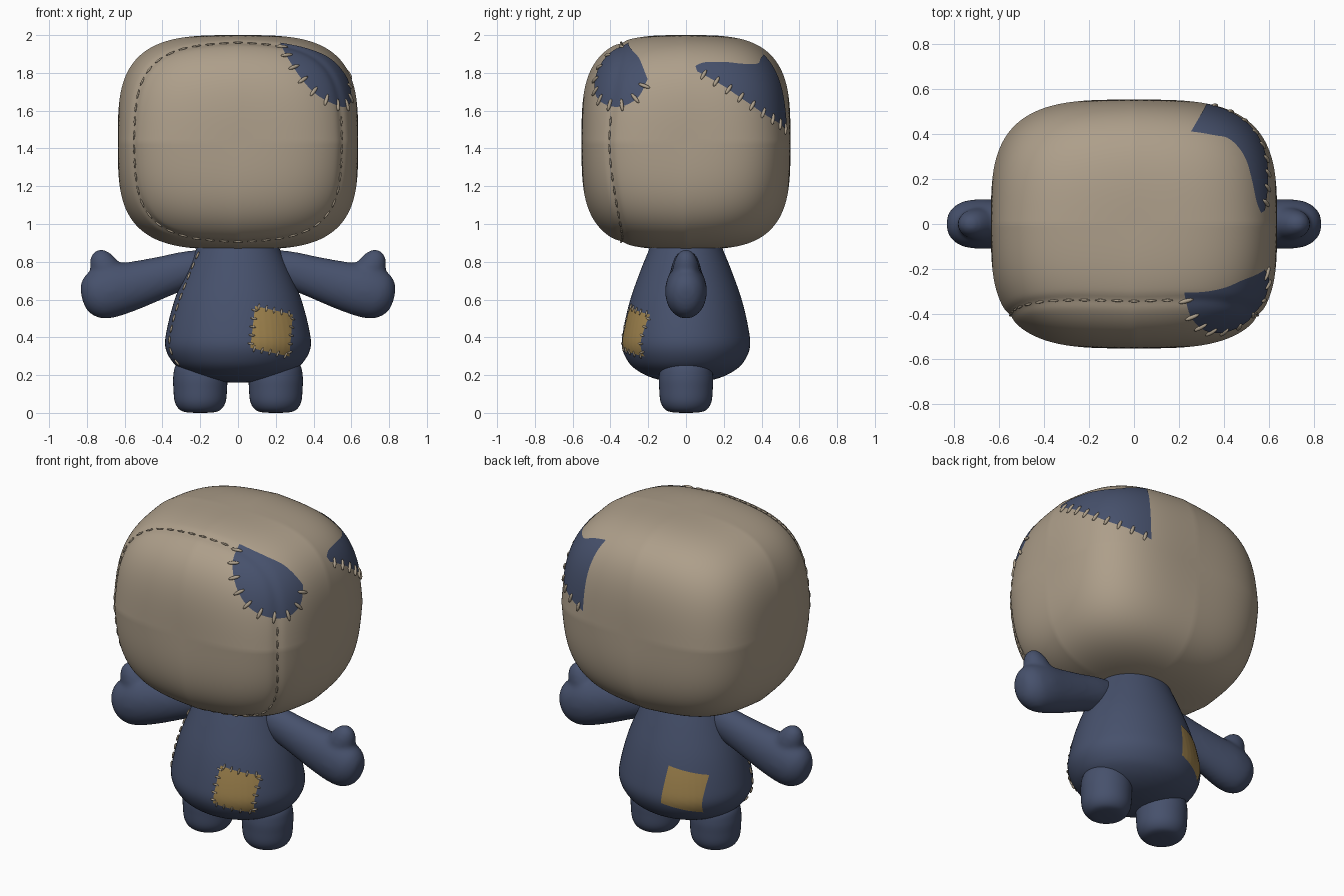
import bpy, bmesh, math
from mathutils import Vector, Matrix
from mathutils.bvhtree import BVHTree

if "Cube" in bpy.data.objects:
    bpy.data.objects.remove(bpy.data.objects["Cube"])


def material(name, rgb):
    m = bpy.data.materials.new(name)
    m.use_nodes = True
    m.diffuse_color = (*rgb, 1)
    m.node_tree.nodes["Principled BSDF"].inputs["Base Color"].default_value = (*rgb, 1)
    return m


BEIGE = material("beige cloth", (0.42, 0.345, 0.255))
NAVY = material("navy cloth", (0.062, 0.082, 0.15))
GOLD = material("gold cloth", (0.36, 0.235, 0.078))
THREAD = material("thread", (0.42, 0.35, 0.26))


def finish(bm, name, mat, recalc=True):
    if recalc:
        bmesh.ops.recalc_face_normals(bm, faces=bm.faces)
    mesh = bpy.data.meshes.new(name)
    bm.to_mesh(mesh)
    mesh.materials.append(mat)
    for p in mesh.polygons:
        p.use_smooth = True
    obj = bpy.data.objects.new(name, mesh)
    bpy.context.collection.objects.link(obj)
    return obj


def smooth_path(pts, steps=5):
    """Catmull-Rom curve through points."""
    pts = [Vector(p) for p in pts]
    out = []
    for i in range(len(pts) - 1):
        a, b, c, d = pts[max(i - 1, 0)], pts[i], pts[i + 1], pts[min(i + 2, len(pts) - 1)]
        for k in range(steps):
            t = k / steps
            out.append(b + 0.5 * t * ((c - a) + t * ((2 * a - 5 * b + 4 * c - d)
                       + t * (3 * b - a - 3 * c + d))))
    return out + [pts[-1]]


def resample(pts, n):
    """n + 1 evenly spaced points along a polyline."""
    pts = [Vector(p) for p in pts]
    lens = [(b - a).length for a, b in zip(pts, pts[1:])]
    out = []
    for k in range(n + 1):
        d, i = sum(lens) * k / n, 0
        while i < len(lens) - 1 and d > lens[i]:
            d -= lens[i]
            i += 1
        out.append(pts[i].lerp(pts[i + 1], min(d / lens[i], 1)))
    return out


def loft(bm, sections, depth, sides=40):
    """Rounded tube through (x, z, radius) sections; depth scales it in y."""
    path = smooth_path(sections)
    rings = []
    for i, (x, z, r) in enumerate(path):
        before, after = path[max(i - 1, 0)], path[min(i + 1, len(path) - 1)]
        t = Vector((after.x - before.x, after.y - before.y)).normalized()
        r = max(r, 0.0005)
        rings.append([bm.verts.new((x + t.y * r * math.cos(a), r * depth * math.sin(a),
                                    z - t.x * r * math.cos(a)))
                      for a in (2 * math.pi * k / sides for k in range(sides))])
    for lo, hi in zip(rings, rings[1:]):
        for k in range(sides):
            j = (k + 1) % sides
            bm.faces.new((lo[k], lo[j], hi[j], hi[k]))
    bm.faces.new(rings[0])
    bm.faces.new(rings[-1])


def mirror(obj):
    obj.modifiers.new("Mirror", "MIRROR").use_axis = (True, False, False)


# Head: puffy rounded box with soft corners and a shallow groove along the front seam
A, B, C, N = 0.636, 0.553, 0.567, 3.35
CENTRE = Vector((0, 0, 2 - C))


def seam_y(height):
    return -0.41 + 0.075 * abs(height) ** 2


bm = bmesh.new()
bmesh.ops.create_cube(bm, size=2)
bmesh.ops.subdivide_edges(bm, edges=bm.edges, cuts=63, use_grid_fill=True)
for v in bm.verts:
    u = v.co / sum(abs(c) ** N for c in v.co) ** (1 / N)
    gap = (u.y * B - seam_y(u.z)) / 0.022
    dent = 1 - 0.01 * math.exp(-gap * gap) - 0.1 * abs(u.x * u.y * u.z)
    v.co = CENTRE + Vector((u.x * A, u.y * B, u.z * C)) * dent
bmesh.ops.recalc_face_normals(bm, faces=bm.faces)
head_tree = BVHTree.FromBMesh(bm)
finish(bm, "head", BEIGE)

# Body: pear shape
bm = bmesh.new()
profile = [(.16, 0), (.165, .1), (.185, .2), (.22, .285), (.27, .347), (.35, .385), (.45, .375),
           (.6, .335), (.75, .275), (.88, .215), (.98, .17), (1.0, 0)]
loft(bm, [(0, z, r) for z, r in profile], 0.88, 64)
bmesh.ops.recalc_face_normals(bm, faces=bm.faces)
body_tree = BVHTree.FromBMesh(bm)
finish(bm, "body", NAVY)

# Legs: stubby rounded posts
bm = bmesh.new()
leg = [(0, 0), (.003, .07), (.018, .11), (.06, .135), (.13, .142), (.19, .143), (.25, .13), (.3, .08), (.31, 0)]
loft(bm, [(0.2, z, r) for z, r in leg], 1.0)
mirror(finish(bm, "legs", NAVY))

# Arms: mitten and thumb blended together
bm = bmesh.new()
loft(bm, [(.12, .79, 0), (.14, .785, .07), (.25, .765, .095), (.4, .72, .11), (.55, .675, .128),
          (.66, .648, .14), (.74, .625, .133), (.785, .61, .108), (.815, .6, .065), (.825, .597, 0)], 0.79)
loft(bm, [(.66, .64, 0), (.665, .66, .08), (.69, .74, .08), (.715, .79, .073), (.73, .83, .056),
          (.738, .857, .03), (.741, .865, 0)], 0.9)
arms = finish(bm, "arms", NAVY)
rm = arms.modifiers.new("Blend", "REMESH")
rm.mode, rm.voxel_size, rm.use_smooth_shade = "VOXEL", 0.011, True
sm = arms.modifiers.new("Soften", "SMOOTH")
sm.factor, sm.iterations = 0.5, 18
mirror(arms)


# Snapping points onto the cloth surfaces
def on_head(p):
    return head_tree.ray_cast(CENTRE, (p - CENTRE).normalized())[:2]


def on_body(p):
    return body_tree.ray_cast(Vector((p.x, 0, p.z)), Vector((0, math.copysign(1, p.y), 0)))[:2]


def on_body_side(p):
    return body_tree.ray_cast(Vector((0, 0, p.z)), Vector((p.x, p.y, 0)).normalized())[:2]


def patch(name, top, bottom, snap, mat, n=36, m=18):
    """Thin cloth sheet between two rails, laid on a surface."""
    bm = bmesh.new()
    grid = []
    for a, b in zip(resample(top, n), resample(bottom, n)):
        hits = [snap(a.lerp(b, j / m)) for j in range(m + 1)]
        grid.append([bm.verts.new(p + nor * 0.003) for p, nor in hits])
    for c, d in zip(grid, grid[1:]):
        for j in range(m):
            bm.faces.new((c[j], c[j + 1], d[j + 1], d[j]))
    bmesh.ops.remove_doubles(bm, verts=bm.verts, dist=0.0002)
    bm.normal_update()
    if sum(f.normal.dot(snap(f.calc_center_median())[1]) for f in bm.faces) < 0:
        bmesh.ops.reverse_faces(bm, faces=bm.faces)
    finish(bm, name, mat, recalc=False)


def sew(bm, path, n, snap, length, radius, across, keep=lambda p: True):
    """Rounded stitches along or across a path."""
    pts = resample(path, n)
    for a, b in zip(pts, pts[1:]):
        mid = (a + b) / 2
        if not keep(mid):
            continue
        p, nor = snap(mid)
        along = (snap(b)[0] - snap(a)[0]).normalized()
        side = nor.cross(along).normalized()
        x = side if across else along
        rot = Matrix((x, nor.cross(x), nor)).transposed().to_4x4()
        bmesh.ops.create_icosphere(bm, subdivisions=2, radius=1, matrix=Matrix.Translation(p + nor * 0.004)
                                   @ rot @ Matrix.Diagonal((length / 2, radius, radius, 1)))


# Navy patches on the head
front_top = smooth_path([(.22, -.3, 1.95), (.32, -.3, 1.94), (.41, -.285, 1.92), (.5, -.25, 1.88), (.585, -.205, 1.77)])
front_low = smooth_path([(.22, -.3, 1.95), (.245, -.4, 1.88), (.32, -.47, 1.78), (.41, -.48, 1.69),
                         (.5, -.43, 1.635), (.57, -.34, 1.62), (.595, -.25, 1.67), (.585, -.205, 1.77)])
back_top = smooth_path([(.25, .405, 1.89), (.35, .39, 1.87), (.42, .375, 1.845), (.48, .3, 1.84),
                        (.52, .2, 1.855), (.55, .1, 1.86), (.57, .05, 1.84)])
back_low = smooth_path([(.315, .52, 1.49), (.43, .48, 1.53), (.53, .41, 1.58), (.585, .3, 1.66),
                        (.595, .2, 1.73), (.585, .06, 1.81)])
patch("head_front_patch", front_top, front_low, on_head, NAVY)
patch("head_back_patch", back_top, back_low, on_head, NAVY)

bm = bmesh.new()
sew(bm, front_low, 10, on_head, 0.07, 0.01, True)
sew(bm, back_low, 9, on_head, 0.065, 0.01, True)
finish(bm, "head_patch_stitches", THREAD)

# Gold patches on the belly and the back
corners = [Vector(c) for c in ((.09, -.3, .565), (.288, -.3, .52), (.27, -.3, .3), (.065, -.3, .345))]
turned = [Vector((-c.x, -c.y, c.z)) for c in corners]
for name, (a, b, c, d) in (("belly_patch", corners), ("back_patch", turned)):
    patch(name, [a, b], [d, c], on_body, GOLD)
bm = bmesh.new()
for i in range(4):
    sew(bm, [corners[i], corners[(i + 1) % 4]], 5, on_body, 0.036, 0.006, True)
finish(bm, "belly_patch_stitches", THREAD)

# Running seam around the front of the head
loop = []
for k in range(181):
    t = 2 * math.pi * k / 180
    x, z = (math.copysign(abs(f) ** (2 / N), f) for f in (math.cos(t), math.sin(t)))
    y = seam_y(z * 0.93)
    w = (1 - abs(y / B) ** N) ** (1 / N)
    loop.append(CENTRE + Vector((x * w * A, y, z * w * C)))
bm = bmesh.new()
sew(bm, loop, 50, on_head, 0.052, 0.0055, False, lambda p: not (p.x > 0.22 and p.z > 1.62))
finish(bm, "head_seam", THREAD)

# Running seam down the right side of the body
bm = bmesh.new()
sew(bm, [(-.2, -.09, .86), (-.3, -.12, .62), (-.36, -.12, .42), (-.33, -.12, .24)], 11,
    on_body_side, 0.045, 0.006, False)
finish(bm, "body_seam", THREAD)
